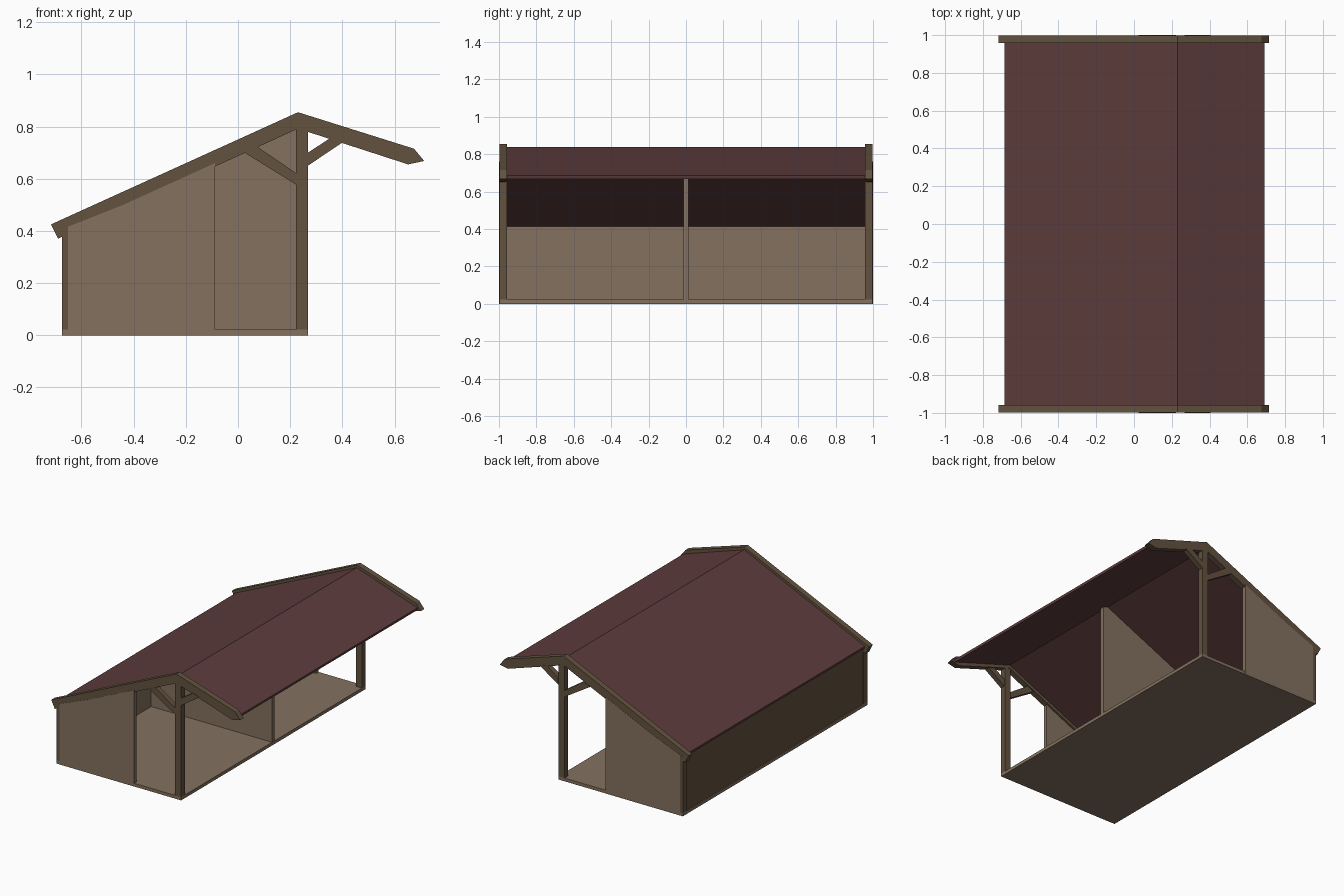
import bpy, math

if "Cube" in bpy.data.objects:
    bpy.data.objects.remove(bpy.data.objects["Cube"])

def mat(name, rgb):
    m = bpy.data.materials.new(name)
    m.diffuse_color = (*rgb, 1)
    m.use_nodes = True
    m.node_tree.nodes["Principled BSDF"].inputs["Base Color"].default_value = m.diffuse_color
    return m

FRAME = mat("frame_wood", (0.125, 0.085, 0.05))
BOARD = mat("board_wood", (0.23, 0.165, 0.115))
ROOF = mat("roof_red", (0.11, 0.045, 0.045))

def prism(name, profile, y0, y1, material):
    """Extrude an (x, z) outline, listed clockwise seen from above -y, from y0 to y1."""
    n = len(profile)
    area = sum(profile[i][0] * profile[(i + 1) % n][1] - profile[(i + 1) % n][0] * profile[i][1]
               for i in range(n))
    if area < 0:
        profile = profile[::-1]
    verts = [(x, y, z) for y in (y0, y1) for x, z in profile]
    faces = [tuple(range(n)), tuple(range(2 * n - 1, n - 1, -1))]
    faces += [(i, i + n, (i + 1) % n + n, (i + 1) % n) for i in range(n)]
    me = bpy.data.meshes.new(name)
    me.from_pydata(verts, [], faces)
    me.materials.append(material)
    ob = bpy.data.objects.new(name, me)
    bpy.context.collection.objects.link(ob)
    return ob

def box(name, x0, x1, y0, y1, z0, z1, material):
    return prism(name, [(x0, z0), (x1, z0), (x1, z1), (x0, z1)], y0, y1, material)

def both_ends(name, profile, y0, y1, material):
    """Part at the front gable, mirrored to the back gable."""
    ob = prism(name, profile, y0, y1, material)
    m = ob.modifiers.new("mirror", 'MIRROR')
    m.use_axis = (False, True, False)
    return ob

# Floor
box("floor", -0.675, 0.268, -0.998, 0.998, 0, 0.022, BOARD)

# Back wall and central divider
box("back_wall", -0.67, -0.652, -0.965, 0.965, 0.02, 0.412, FRAME)
box("back_wall_lining", -0.655, -0.648, -0.965, 0.965, 0.02, 0.412, BOARD)
prism("divider", [(-0.65, 0.02), (0.266, 0.02), (0.266, 0.80), (0.23, 0.812), (-0.65, 0.414)],
      -0.014, 0.014, BOARD)

# Half-length gable walls, leaving side doorways
both_ends("gable_wall", [(-0.652, 0), (-0.088, 0), (-0.088, 0.66), (-0.44, 0.5), (-0.652, 0.416)],
          -0.9985, -0.97, BOARD)

# Corner posts
both_ends("back_post", [(-0.675, 0.022), (-0.652, 0.022), (-0.652, 0.418), (-0.675, 0.408)],
          -0.998, -0.958, FRAME)
both_ends("front_post", [(0.222, 0.022), (0.268, 0.022), (0.268, 0.785), (0.222, 0.80)],
          -0.998, -0.958, FRAME)

# Gable rafters
both_ends("rafter", [(-0.717, 0.425), (0.23, 0.855), (0.675, 0.715), (0.714, 0.668),
                     (0.652, 0.655), (0.23, 0.792), (-0.652, 0.39), (-0.69, 0.37)],
          -0.997, -0.957, FRAME)

# Diagonal braces
both_ends("eave_brace", [(0.268, 0.65), (0.405, 0.742), (0.36, 0.76), (0.268, 0.7)],
          -1.0, -0.965, FRAME)
both_ends("inner_brace", [(0.222, 0.578), (0.222, 0.622), (0.075, 0.722), (0.025, 0.7)],
          -1.0, -0.965, FRAME)

# Roof slabs
prism("roof", [(-0.685, 0.42), (0.23, 0.837), (0.69, 0.685), (0.687, 0.668),
               (0.23, 0.815), (-0.68, 0.402)], -0.96, 0.96, ROOF)
